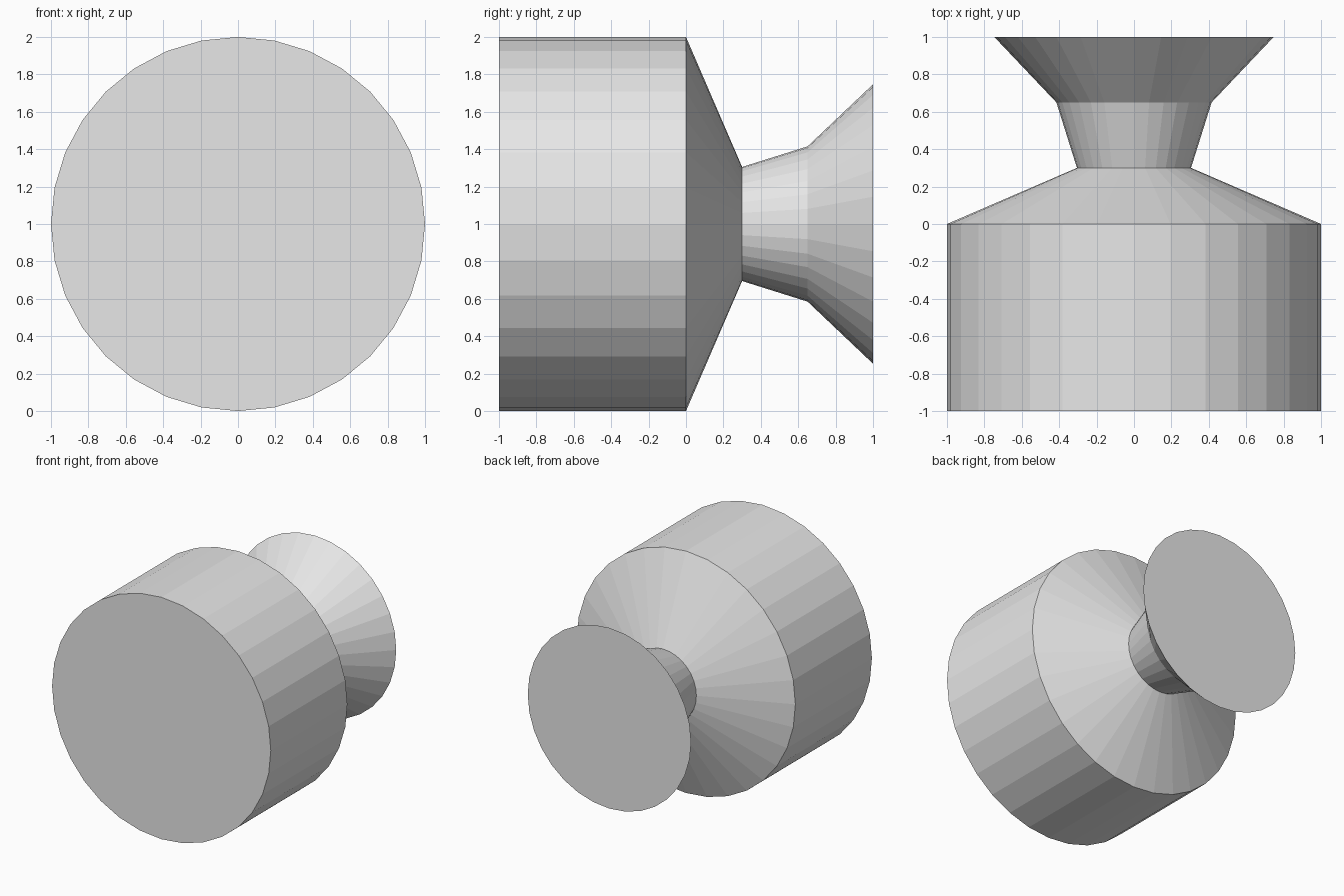
import bpy
import bmesh
from math import tau
from mathutils import Vector

SIDES = 32
AXIS_Z = 1.0

cube = bpy.data.objects.get("Cube")
if cube:
    bpy.data.objects.remove(cube, do_unlink=True)

# Plain grey material
grey = bpy.data.materials.new("light_grey")
grey.use_nodes = True
colour = (0.8, 0.8, 0.8, 1.0)
grey.diffuse_color = colour
grey.node_tree.nodes["Principled BSDF"].inputs["Base Color"].default_value = colour


def lathe(name, profile, material):
    """Turn a (y, radius) profile around the horizontal y axis."""
    bm = bmesh.new()
    verts = [bm.verts.new((0, y, AXIS_Z + r)) for y, r in profile]
    edges = [bm.edges.new(pair) for pair in zip(verts, verts[1:])]
    bmesh.ops.spin(bm, geom=verts + edges, cent=(0, 0, AXIS_Z),
                   axis=Vector((0, 1, 0)), angle=tau, steps=SIDES,
                   use_duplicate=False)
    bmesh.ops.remove_doubles(bm, verts=bm.verts, dist=0.0005)
    # Close both flat ends
    bmesh.ops.holes_fill(bm, edges=[e for e in bm.edges if e.is_boundary], sides=0)
    bmesh.ops.recalc_face_normals(bm, faces=bm.faces)
    mesh = bpy.data.meshes.new(name)
    bm.to_mesh(mesh)
    bm.free()
    mesh.materials.append(material)
    obj = bpy.data.objects.new(name, mesh)
    bpy.context.scene.collection.objects.link(obj)
    return obj


# Wide drum, sloped shoulder, narrow neck and flared bell in one turned piece
lathe("drum_with_flared_nozzle",
      [(-1, 1), (0, 1), (0.3, 0.305), (0.65, 0.415), (1, 0.747)], grey)
